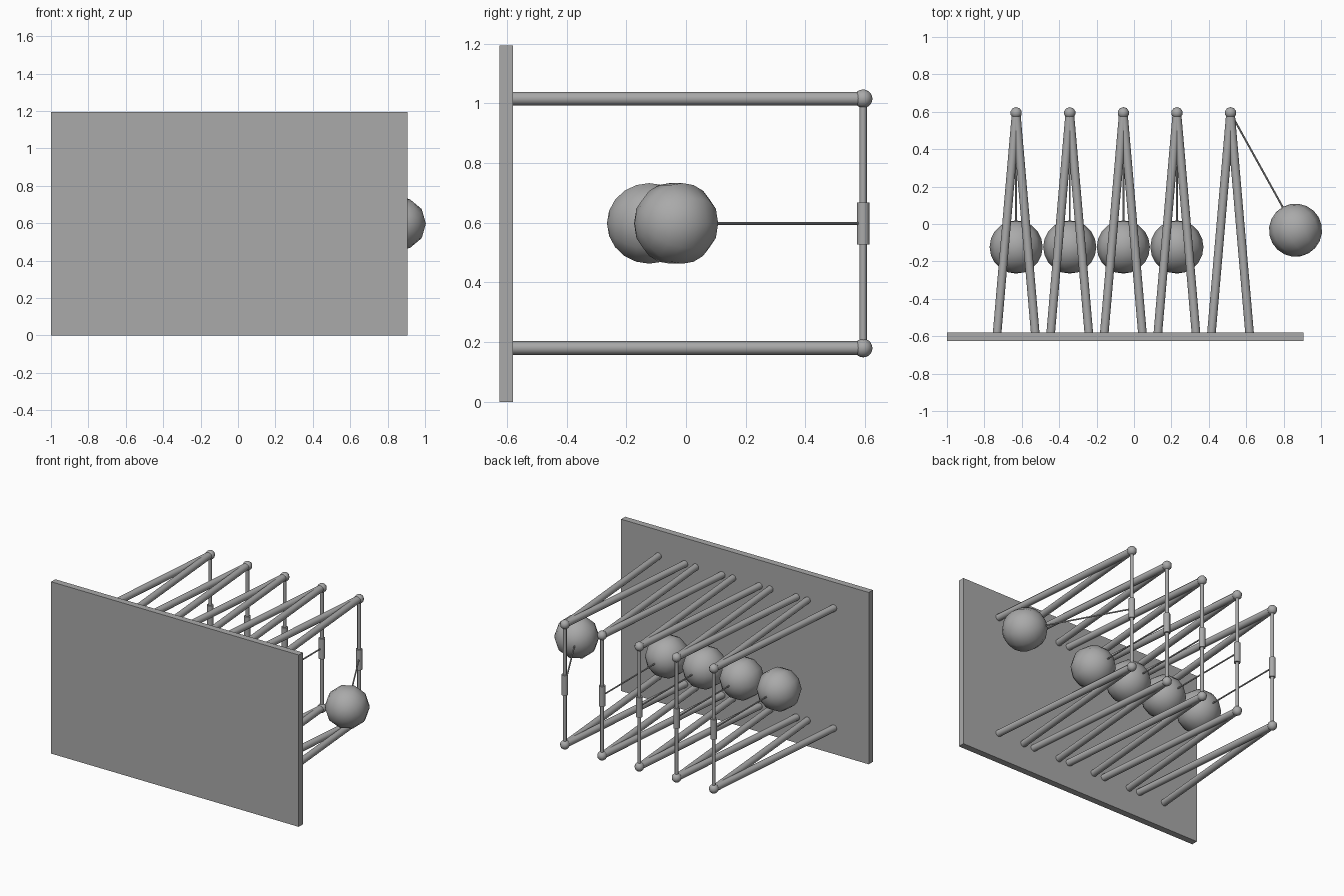
import bpy, math
from mathutils import Vector, Matrix

old = bpy.data.objects.get("Cube")
if old:
    bpy.data.objects.remove(old, do_unlink=True)

grey = bpy.data.materials.new("plain grey")
grey.use_nodes = True
colour = (0.4, 0.4, 0.4, 1)
grey.diffuse_color = colour
grey.node_tree.nodes["Principled BSDF"].inputs["Base Color"].default_value = colour


def finish(name, smooth=True):
    ob = bpy.context.object
    ob.name = name
    ob.data.materials.append(grey)
    if smooth:
        bpy.ops.object.shade_smooth_by_angle(angle=math.radians(37))
    return ob


def rod(name, a, b, radius, sides=12):
    """Cylinder running from point a to point b."""
    a, b = Vector(a), Vector(b)
    bpy.ops.mesh.primitive_cylinder_add(vertices=sides, radius=radius, depth=(b - a).length)
    ob = finish(name)
    turn = (b - a).to_track_quat('Z', 'Y').to_matrix().to_4x4()
    ob.matrix_world = Matrix.Translation((a + b) / 2) @ turn
    return ob


def sphere(name, centre, radius, turn=Matrix()):
    bpy.ops.mesh.primitive_uv_sphere_add(segments=10, ring_count=10, radius=radius)
    ob = finish(name)
    ob.matrix_world = Matrix.Translation(centre) @ turn
    return ob


# Backing board
bpy.ops.mesh.primitive_cube_add(size=1)
board = finish("backing_board", smooth=False)
board.scale = (1.905, 0.045, 1.195)
board.location = (-0.0475, -0.6025, 0.5975)

APEX_Y, FOOT_Y = 0.594, -0.585
MID_Z, HALF = 0.598, 0.418
STRING = 0.717

for i in range(5):
    x = -0.63 + i * 0.2865
    n = i + 1
    # V-shaped struts and corner joints, lower and upper
    for level, z in (("lower", MID_Z - HALF), ("upper", MID_Z + HALF)):
        for side, dx in (("right", -0.102), ("left", 0.102)):
            rod(f"{level}_{side}_strut_{n}", (x + dx, FOOT_Y, z), (x, APEX_Y, z), 0.023)
        sphere(f"{level}_joint_{n}", (x, APEX_Y, z), 0.031)

    # Axle with the pivot sleeve at its middle
    rod(f"axle_{n}", (x, APEX_Y, MID_Z - HALF), (x, APEX_Y, MID_Z + HALF), 0.012)
    rod(f"pivot_sleeve_{n}", (x, APEX_Y, MID_Z - 0.07), (x, APEX_Y, MID_Z + 0.07), 0.021)

    # Pendulum: the last one is swung out sideways
    swing = Matrix.Rotation(math.radians(29 if i == 4 else 0), 4, 'Z')
    pivot = Vector((x, APEX_Y, MID_Z))
    centre = pivot + swing @ Vector((0, -STRING, 0))
    rod(f"pendulum_rod_{n}", pivot, centre, 0.005, 8)
    turn = swing @ Matrix.Rotation(math.pi / 2, 4, 'X') @ Matrix.Rotation(math.pi / 2, 4, 'Z')
    sphere(f"pendulum_ball_{n}", centre, 0.142, turn)
